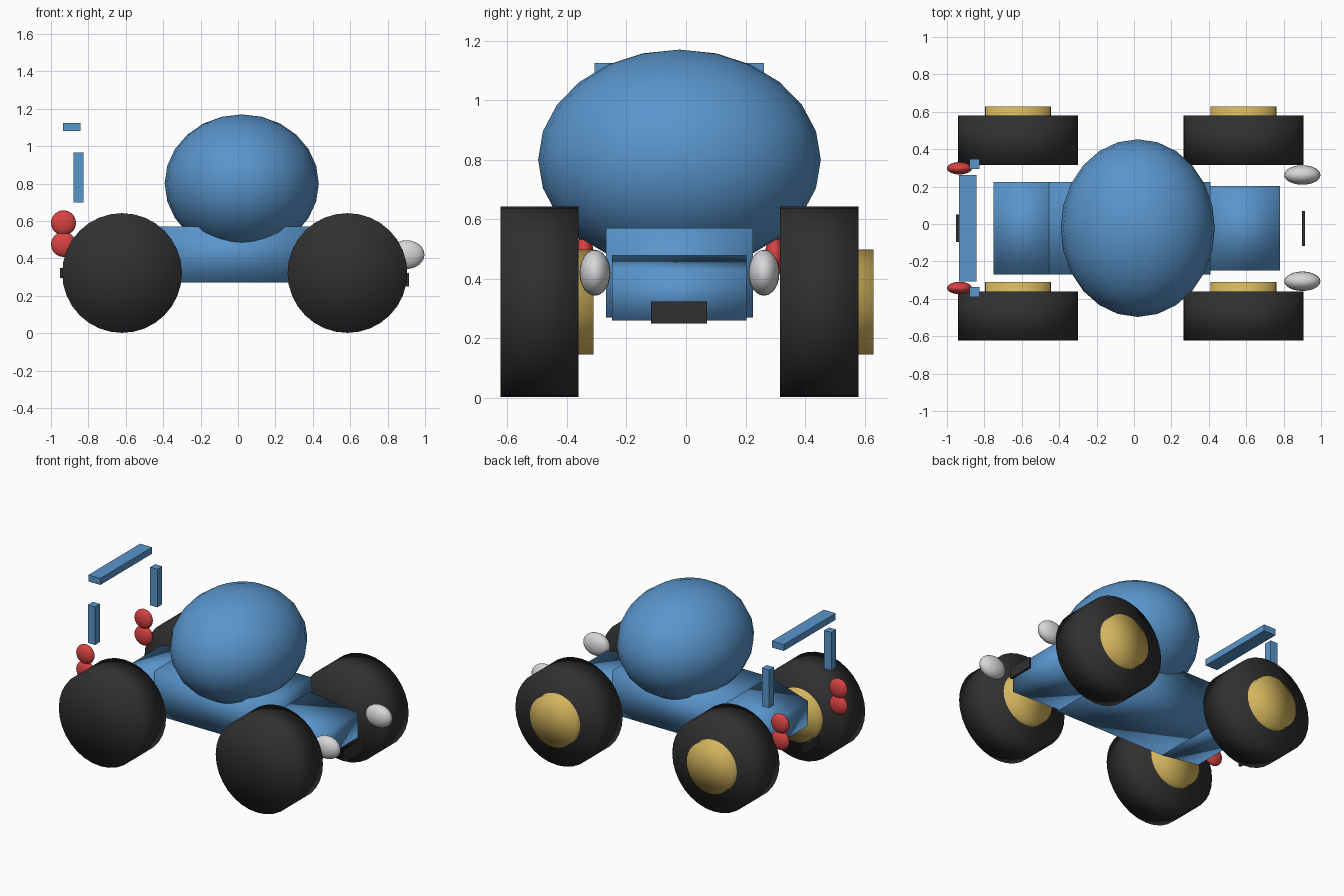
import bpy, bmesh
from mathutils import Matrix, Vector

old = bpy.data.objects.get("Cube")
if old:
    bpy.data.objects.remove(old, do_unlink=True)

MID = -0.022  # centre line of the car


def material(name, rgb):
    m = bpy.data.materials.new(name)
    m.use_nodes = True
    m.diffuse_color = (*rgb, 1)
    m.node_tree.nodes["Principled BSDF"].inputs["Base Color"].default_value = (*rgb, 1)
    return m


blue = material("body_blue", (0.10, 0.30, 0.60))
black = material("rubber_black", (0.03, 0.03, 0.03))
gold = material("hub_gold", (0.65, 0.46, 0.11))
red = material("lamp_red", (0.68, 0.055, 0.055))
silver = material("lamp_silver", (0.68, 0.68, 0.70))


def finish(bm, name, mat, centre, smooth=True):
    bmesh.ops.recalc_face_normals(bm, faces=bm.faces)
    for f in bm.faces:
        f.smooth = smooth
    mesh = bpy.data.meshes.new(name)
    bm.to_mesh(mesh)
    bm.free()
    mesh.materials.append(mat)
    ob = bpy.data.objects.new(name, mesh)
    ob.location = centre
    bpy.context.collection.objects.link(ob)
    return ob


def ellipsoid(name, mat, centre, radii):
    bm = bmesh.new()
    bmesh.ops.create_uvsphere(bm, u_segments=24, v_segments=12, radius=1)
    bmesh.ops.scale(bm, vec=radii, verts=bm.verts)
    finish(bm, name, mat, centre)


def disc(name, mat, centre, radius, width):
    bm = bmesh.new()
    bmesh.ops.create_cone(bm, cap_ends=True, cap_tris=True, segments=32,
                          radius1=radius, radius2=radius, depth=width,
                          matrix=Matrix.Rotation(1.5708, 4, "X"))
    finish(bm, name, mat, centre)


def box(name, mat, low, high):
    low, high = Vector(low), Vector(high)
    bm = bmesh.new()
    bmesh.ops.create_cube(bm, size=1)
    bmesh.ops.scale(bm, vec=high - low, verts=bm.verts)
    finish(bm, name, mat, (low + high) / 2, smooth=False)


def tapered_box(name, mat, back, front):
    """Each end is (x, half width, bottom z, top z)."""
    bm = bmesh.new()
    bmesh.ops.create_cube(bm, size=2)
    for v in bm.verts:
        x, half, bottom, top = front if v.co.x > 0 else back
        v.co = (x, v.co.y * half, top if v.co.z > 0 else bottom)
    finish(bm, name, mat, (0, MID, 0))


# Body: cabin base, sloping bonnet and tail, round canopy
tapered_box("cabin_base", blue, (-0.455, 0.247, 0.27, 0.57), (0.41, 0.247, 0.27, 0.57))
tapered_box("bonnet", blue, (0.40, 0.226, 0.27, 0.48), (0.78, 0.226, 0.26, 0.43))
tapered_box("tail", blue, (-0.75, 0.247, 0.31, 0.48), (-0.455, 0.247, 0.27, 0.57))
ellipsoid("canopy", blue, (0.02, MID, 0.80), (0.412, 0.475, 0.37))

# Wheels, each with a hub set towards the left side
for end, x in (("front", 0.585), ("rear", -0.62)):
    for side, s in (("left", 1), ("right", -1)):
        y = MID + s * 0.47
        disc(f"{end}_{side}_wheel", black, (x, y, 0.322), 0.32, 0.263)
        disc(f"{end}_{side}_hub", gold, (x, y + 0.05, 0.322), 0.177, 0.263)

# Lamps and wing posts on both sides
for side, s in (("left", 1), ("right", -1)):
    ellipsoid(f"{side}_headlight", silver, (0.90, MID + s * 0.284, 0.42), (0.097, 0.052, 0.077))
    for part, z in (("upper", 0.59), ("lower", 0.475)):
        ellipsoid(f"{side}_{part}_tail_light", red, (-0.933, MID + s * 0.32, z), (0.067, 0.033, 0.067))
    y = MID + s * 0.342
    box(f"{side}_wing_post", blue, (-0.88, y - 0.027, 0.70), (-0.825, y + 0.027, 0.965))

# Rear wing and end plates
box("rear_wing", blue, (-0.935, -0.307, 1.08), (-0.843, 0.262, 1.125))
box("front_plate", black, (0.898, -0.117, 0.25), (0.914, 0.07, 0.323))
box("rear_plate", black, (-0.952, -0.097, 0.295), (-0.936, 0.052, 0.35))
